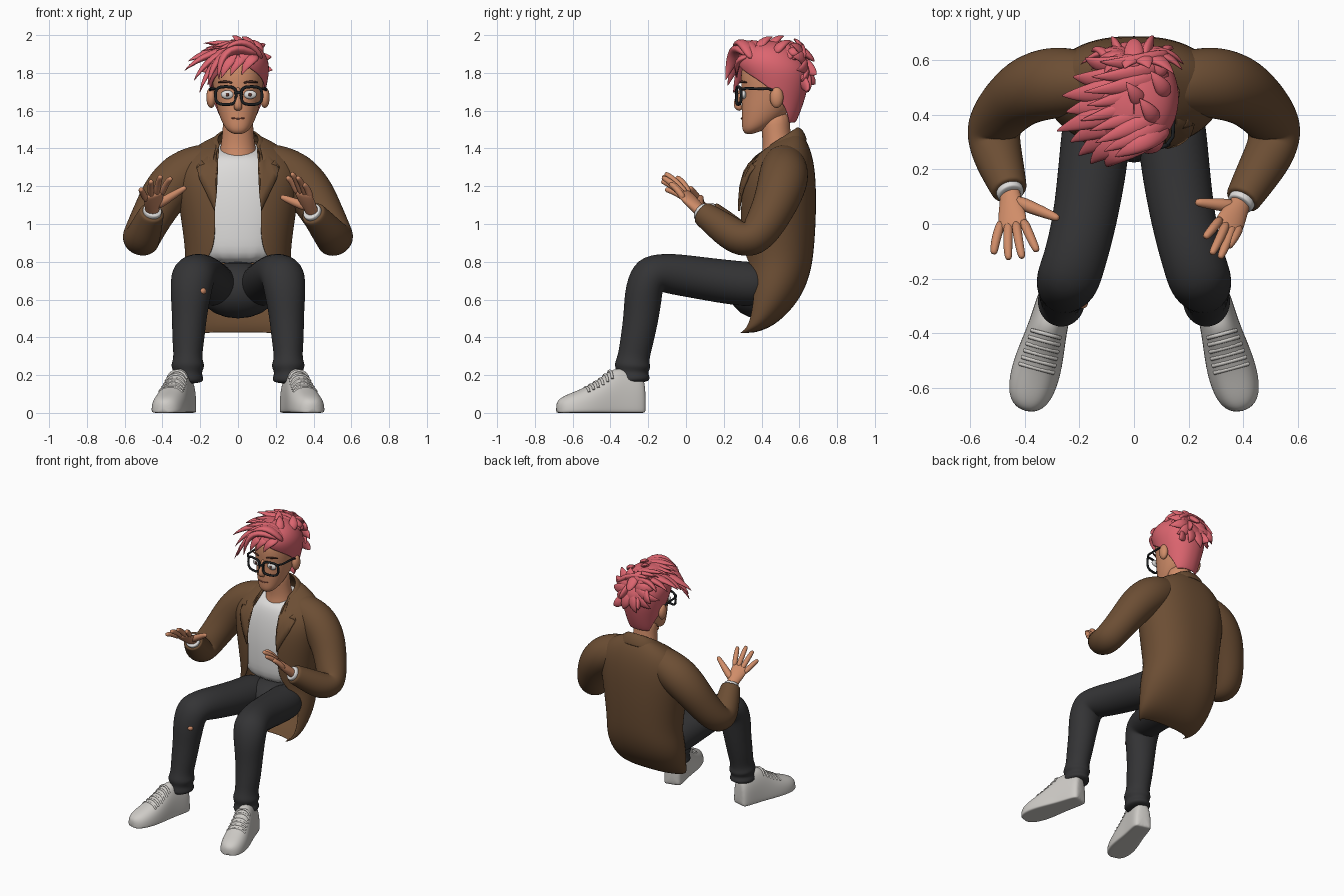
import bpy, bmesh, math, random
from mathutils import Vector as V

cube = bpy.data.objects.get("Cube")
if cube:
    bpy.data.objects.remove(cube)
random.seed(4)


def material(name, r, g, b):
    m = bpy.data.materials.new(name)
    m.use_nodes = True
    m.diffuse_color = (r, g, b, 1)
    m.node_tree.nodes["Principled BSDF"].inputs["Base Color"].default_value = (r, g, b, 1)
    return m


HAIR = material("pink hair", .72, .13, .16)
SKIN = material("skin", .63, .265, .14)
BROWN = material("brown jacket", .15, .076, .034)
DENIM = material("charcoal denim", .034, .034, .036)
SHIRT = material("white cotton", .72, .71, .70)
SHOE = material("pale leather", .62, .60, .57)
BLACK = material("black frame", .012, .014, .016)
LIP = material("lip", .36, .11, .07)
BROW = material("dark brow", .10, .035, .025)


def finish(name, bm, mat, sub=2, thick=0):
    bmesh.ops.recalc_face_normals(bm, faces=bm.faces[:])
    for f in bm.faces:
        f.smooth = True
    me = bpy.data.meshes.new(name)
    bm.to_mesh(me)
    bm.free()
    me.materials.append(mat)
    ob = bpy.data.objects.new(name, me)
    bpy.context.collection.objects.link(ob)
    if thick:
        mod = ob.modifiers.new("thickness", 'SOLIDIFY')
        mod.thickness, mod.offset = thick, 0
    if sub:
        mod = ob.modifiers.new("smooth", 'SUBSURF')
        mod.levels = mod.render_levels = sub


def skin_rings(name, rings, mat, closed=True, caps=True, sub=2, thick=0):
    bm = bmesh.new()
    rows = [[bm.verts.new(p) for p in ring] for ring in rings]
    n = len(rows[0])
    for a, b in zip(rows, rows[1:]):
        for i in range(n if closed else n - 1):
            j = (i + 1) % n
            bm.faces.new((a[i], a[j], b[j], b[i]))
    if caps:
        bm.faces.new(rows[0])
        bm.faces.new(rows[-1])
    finish(name, bm, mat, sub, thick)


def tube(name, path, mat, hint=(1, 0, 0), n=12, sub=2):
    """Path rows are x, y, z, half width along the hint, half depth."""
    pts = [V(p[:3]) for p in path]
    rings = []
    for i, p in enumerate(path):
        t = (pts[min(i + 1, len(pts) - 1)] - pts[max(i - 1, 0)]).normalized()
        s = (V(hint) - t * t.dot(V(hint))).normalized()
        u = t.cross(s)
        rings.append([pts[i] + 1.04 * (s * p[3] * math.cos(a) + u * p[4] * math.sin(a))
                      for a in (math.tau * k / n for k in range(n))])
    skin_rings(name, rings, mat, sub=sub)


def body(name, rows, mat, power=1, n=20, thick=0):
    """Rows are front y, z, back y, z, half width and an optional front gap in degrees."""
    is_open = len(rows[0]) == 6
    rings = []
    for r in rows:
        ring = []
        g = math.radians(r[5]) if is_open else 0
        for k in range(n):
            t = g + (math.tau - 2 * g) * k / (n - 1 if is_open else n)
            f = (1 - math.cos(t)) / 2
            x = r[4] * 1.02 * math.copysign(abs(math.sin(t)) ** power, math.sin(t))
            ring.append((x, r[0] + (r[2] - r[0]) * f, r[1] + (r[3] - r[1]) * f))
        rings.append(ring)
    skin_rings(name, rings, mat, not is_open, not is_open, 2, thick)


def ball(name, loc, size, mat):
    bm = bmesh.new()
    bmesh.ops.create_uvsphere(bm, u_segments=16, v_segments=10, radius=1)
    for v in bm.verts:
        v.co = V(loc) + V(v.co[i] * size[i] for i in range(3))
    finish(name, bm, mat, 0)


def wire(name, pts, r, mat, closed=False):
    cu = bpy.data.curves.new(name, 'CURVE')
    cu.dimensions = '3D'
    cu.bevel_depth, cu.bevel_resolution = r, 2
    sp = cu.splines.new('POLY')
    sp.points.add(len(pts) - 1)
    for q, p in zip(sp.points, pts):
        q.co = (*p, 1)
    sp.use_cyclic_u = closed
    cu.use_fill_caps = True
    cu.materials.append(mat)
    bpy.context.collection.objects.link(bpy.data.objects.new(name, cu))


# Jacket, open at the front, with its tail tucked under the seat
JACKET = [(.38, 1.38, .59, 1.49, .115, 70), (.35, 1.35, .63, 1.45, .22, 30),
          (.31, 1.27, .665, 1.37, .31, 20), (.285, 1.17, .685, 1.24, .32, 17),
          (.28, 1.0, .685, 1.04, .29, 18), (.29, .84, .675, .88, .27, 22),
          (.30, .74, .66, .76, .275, 50), (.29, .62, .62, .64, .28, 55),
          (.28, .50, .54, .53, .26, 60), (.27, .44, .44, .45, .235, 65),
          (.26, .42, .34, .425, .19, 65)]
body("jacket", JACKET, BROWN, .8, 28, .01)
body("jacket_collar", [(.355, 1.34, .64, 1.44, .165, 42), (.38, 1.37, .615, 1.50, .13, 52),
                       (.40, 1.385, .585, 1.51, .103, 62)], BROWN, .9, 20, .012)
body("shirt", [(.395, 1.365, .575, 1.45, .108), (.365, 1.335, .60, 1.42, .18), (.335, 1.25, .63, 1.31, .26),
               (.31, 1.1, .65, 1.13, .27), (.305, .92, .64, .94, .25), (.315, .77, .62, .8, .23)], SHIRT, .8)


def front_y(x, z):
    for a, b in zip(JACKET, JACKET[1:]):
        if z >= b[1]:
            break
    k = min(1, (z - b[1]) / (a[1] - b[1]))
    yf, yb, rx = (b[i] + (a[i] - b[i]) * k for i in (0, 2, 4))
    s = min(1, abs(x) / rx) ** 1.25
    return yf + (yb - yf) * (1 - math.sqrt(1 - s * s)) / 2


# Lapels
for s, side in ((1, "left"), (-1, "right")):
    outline = [(.122, 1.07), (.2, 1.23), (.22, 1.30), (.175, 1.315), (.20, 1.345),
               (.14, 1.40), (.105, 1.40), (.12, 1.25)]
    bm = bmesh.new()
    bm.faces.new([bm.verts.new((s * x, 0, z)) for x, z in outline])
    bmesh.ops.triangulate(bm, faces=bm.faces[:])
    bmesh.ops.subdivide_edges(bm, edges=bm.edges[:], cuts=3, use_grid_fill=True)
    for v in bm.verts:
        v.co.y = front_y(v.co.x, v.co.z) - .012
    finish(side + "_lapel", bm, BROWN, 0, .012)

# Sleeves, cuffs and hands
HANDS = {
    "left": (1, (.395, .085, 1.06), [(.345, -.085, 1.215), (.315, -.125, 1.25), (.285, -.11, 1.27),
                                     (.26, -.05, 1.25)], (.225, .08, 1.145)),
    "right": (-1, (-.455, .12, 1.065), [(-.515, -.11, 1.185), (-.46, -.13, 1.23), (-.41, -.125, 1.255),
                                        (-.355, -.10, 1.245)], (-.275, .02, 1.195)),
}
for side, (s, w, tips, thumb) in HANDS.items():
    w = V(w)
    arm = [(.10, .515, 1.335, .10), (.20, .52, 1.305, .12), (.30, .52, 1.255, .134), (.385, .495, 1.165, .126),
           (.44, .455, 1.07, .112), (.492, .40, .97, .103), (.518, .345, .915, .10), (.508, .275, .92, .095)]
    arm = [(s * x, y, z, r, r) for x, y, z, r in arm]
    mid = w.lerp(V(arm[-1][:3]), .45)
    arm += [(*mid, .08, .08), (*w.lerp(mid, .08), .066, .066), (*w, .064, .064)]
    tube(side + "_sleeve", arm, BROWN, (s * .9, 0, .45))
    aim = (w - mid).normalized()
    cuff = [(*(w + aim * d), r, r) for d, r in ((-.03, .05), (.004, .051), (.016, .049), (.02, .042))]
    tube(side + "_cuff", cuff, SHIRT, (s, 0, 0))
    tips = [V(t) for t in tips]
    centre = sum(tips, V()) / 4
    across = (tips[0] - tips[3]).normalized()
    palm = [(*w.lerp(centre, k), a, b) for k, a, b in
            ((-.15, .036, .032), (.1, .038, .029), (.3, .05, .027), (.5, .056, .021), (.6, .05, .013))]
    tube(side + "_palm", palm, SKIN, across)
    normal = across.cross(centre - w).normalized()
    if normal.z < 0:
        normal = -normal
    for i, finger in enumerate(("little", "ring", "middle", "index")):
        root = w.lerp(centre, .44) + across * (1.5 - i) * .027
        rows = [(*(root.lerp(tips[i], k) + normal * b), r, r) for k, b, r in
                ((0, 0, .019), (.45, .009, .0185), (.75, .007, .017), (.95, 0, .0145), (1, -.002, .008))]
        tube(f"{side}_{finger}_finger", rows, SKIN, across, 8, 1)
    root = w.lerp(centre, .12)
    rows = [(*root.lerp(V(thumb), k), r, r) for k, r in ((0, .03), (.5, .024), (.8, .019), (.96, .015), (1, .007))]
    tube(side + "_thumb", rows, SKIN, normal, 8, 1)

# Trousers
ball("trouser_seat", (0, .385, .65), (.21, .16, .15), DENIM)
LEG = [(.13, .46, .68, .12, .115), (.14, .30, .68, .13, .12), (.172, .05, .718, .119, .111),
       (.21, -.11, .742, .115, .108), (.238, -.195, .735, .118, .115), (.249, -.225, .65, .111, .102),
       (.257, -.235, .52, .092, .094), (.264, -.26, .38, .085, .088), (.266, -.28, .285, .072, .082),
       (.266, -.283, .25, .094, .10), (.266, -.285, .215, .07, .08), (.268, -.285, .185, .088, .096),
       (.268, -.283, .155, .078, .086)]
# Shoe stations: distance from heel, half width, height
LAST = [(0, .045, .16), (.02, .066, .20), (.10, .07, .225), (.17, .074, .235), (.25, .085, .17),
        (.33, .093, .125), (.41, .086, .095), (.46, .062, .072), (.482, .022, .045)]
for s, side in ((1, "left"), (-1, "right")):
    tube(side + "_trouser_leg", [(s * p[0], *p[1:]) for p in LEG], DENIM)
    along = V((s * .26, -.965, 0))
    out = V((s * .965, .26, 0))
    heel = V((s * .273, -.22, 0))

    def place(u, x, z):
        return heel + along * u + out * x + V((0, 0, z))

    rings = []
    for u, w, h in LAST:
        arc = [math.pi * k / 10 for k in range(11)]
        ring = [place(u, w * math.copysign(abs(math.cos(a)) ** .8, math.cos(a)),
                      .008 + h * math.sin(a) ** .8) for a in arc]
        rings.append(ring + [place(u, x * w, 0) for x in (-.9, -.3, .3, .9)])
    skin_rings(side + "_shoe", rings, SHOE)
    for i in range(6):
        u = .19 + i * .026
        a, b = [r for r in LAST if r[0] <= u][-1], [r for r in LAST if r[0] > u][0]
        k = (u - a[0]) / (b[0] - a[0])
        w, h = a[1] + (b[1] - a[1]) * k, a[2] + (b[2] - a[2]) * k
        wire(side + "_shoe_lace", [place(u, x * w, .004 + h * (1 - abs(x) ** 2.5) ** .4)
                                   for x in (-.7, -.5, -.25, 0, .25, .5, .7)], .0075, SHOE)
ball("knee_tear", (-.19, -.288, .645), (.022, .022, .02), SKIN)

# Head, neck and ears
tube("neck", [(0, .49, 1.30, .11, .10), (0, .49, 1.37, .10, .09), (0, .485, 1.42, .09, .078),
              (0, .475, 1.5, .08, .075), (0, .47, 1.6, .08, .08)], SKIN)
body("head", [(.32, 1.472, .36, 1.478, .025), (.295, 1.495, .42, 1.50, .062), (.295, 1.55, .50, 1.55, .09),
              (.292, 1.62, .57, 1.62, .112), (.295, 1.70, .61, 1.70, .128), (.285, 1.78, .62, 1.78, .138),
              (.30, 1.86, .60, 1.85, .13), (.36, 1.92, .55, 1.91, .09)], SKIN, .9)
tube("nose", [(0, .30, 1.725, .013, .012), (0, .283, 1.68, .014, .018), (0, .272, 1.64, .02, .022),
              (0, .275, 1.618, .024, .022), (0, .295, 1.605, .016, .012)], SKIN)
wire("mouth", [(x, .293 + 2.5 * x * x, 1.557 + abs(x) * .12) for x in (-.036, -.02, 0, .02, .036)], .0035, LIP)

# Eyes, brows and glasses
for s, side in ((1, "left"), (-1, "right")):
    ball(side + "_ear", (s * .142, .48, 1.67), (.026, .036, .056), SKIN)
    ball(side + "_eye", (s * .06 + .004, .305, 1.685), (.035, .014, .023), SHIRT)
    ball(side + "_iris", (s * .06 + .004, .292, 1.685), (.009, .006, .010), BROW)
    tube(side + "_brow", [(s * .025, .285, 1.746, .006, .006), (s * .07, .292, 1.757, .007, .006),
                          (s * .11, .325, 1.748, .004, .005)], BROW, (0, 0, 1), 8, 1)
    rim = []
    for k in range(24):
        c, n = math.cos(math.tau * k / 24), math.sin(math.tau * k / 24)
        x = s * .068 + .055 * math.copysign(abs(c) ** .65, c)
        rim.append((x + .004, .268 + 1.6 * x * x, 1.68 + .047 * math.copysign(abs(n) ** .65, n)))
    wire(side + "_glasses_rim", rim, .008, BLACK, True)
    wire(side + "_glasses_temple", [(s * .122, .292, 1.715), (s * .142, .32, 1.718), (s * .148, .44, 1.715),
                                    (s * .145, .48, 1.70)], .007, BLACK)
wire("glasses_bridge", [(-.018, .27, 1.69), (0, .264, 1.697), (.024, .27, 1.69)], .008, BLACK)

# Hair: close cap, then layered locks
body("hair_cap", [(.45, 1.52, .575, 1.535, .085, 120), (.34, 1.61, .61, 1.62, .122, 115),
                  (.30, 1.72, .64, 1.72, .148, 82), (.285, 1.79, .65, 1.79, .158, 45),
                  (.272, 1.83, .645, 1.83, .158, 15), (.27, 1.88, .62, 1.87, .15, 0),
                  (.31, 1.935, .575, 1.92, .12, 0), (.38, 1.96, .52, 1.955, .06, 0),
                  (.45, 1.965, .46, 1.965, .005, 0)], HAIR, .9, 24, .012)


def lock(name, root, bend, tip, w, d=.022):
    root, bend, tip = V(root), V(bend), V(tip)
    rows = []
    for k, f in ((0, .5), (.25, 1), (.5, .9), (.75, .6), (.92, .24), (1, .03)):
        p = root * (1 - k) ** 2 + bend * 2 * k * (1 - k) + tip * k * k
        rows.append((*p, w * f, d * f))
    across = (bend - root).cross(tip - bend).normalized()
    tube(name, rows, HAIR, across, 8, 1)


# Fringe swept over to the right side
SWEEP = [(-.10, .21, 1.76), (-.16, .22, 1.73), (-.205, .25, 1.69), (-.235, .30, 1.755), (-.285, .34, 1.81),
         (-.25, .41, 1.83), (-.265, .47, 1.86), (-.225, .54, 1.86), (-.18, .61, 1.87)]
for i, tip in enumerate(SWEEP):
    y = .30 + i * .034
    lock("fringe_lock", (.11, y + .03, 1.89), (-.12, y - .03, 2.01 - .008 * i), tip, .056, .03)
    lock("top_lock", (.13, y + .05, 1.87), (.03, y, 2.03 - .008 * i),
         (tip[0] * .7, tip[1] * .6 + y * .4, 1.93 + random.uniform(-.02, .03)), .042, .025)
for x, z in ((.02, 1.79), (-.04, 1.785), (-.09, 1.77)):
    lock("forehead_lock", (x + .08, .33, 1.89), (x + .04, .255, 1.89), (x, .27, z), .038, .018)

# Locks radiating from the whorl at the back of the crown
for i in range(12):
    a = math.tau * (i + .5) / 12
    c, n = math.cos(a), math.sin(a)
    reach = random.uniform(.85, 1.15)
    lock("crown_lock", (.01, .59, 1.86), (.01 + .10 * c, .68 - .05 * max(n, 0), 1.86 + .10 * n),
         (.01 + .19 * c * reach, .67 - .09 * abs(c) - .08 * max(n, 0), 1.85 + .145 * n * reach), .046, .022)
# Flicked tips down the back and over the top: root, tip
for x, y, z in ((.06, .69, 1.79), (-.07, .685, 1.74), (0, .68, 1.86), (.12, .64, 1.70), (-.13, .63, 1.79)):
    lock("back_lock", (x * .5, .57, z + .10), (x * .9, .665, z + .02), (x * 1.2, y, z), .042)
for x, y, z in ((-.03, .52, 1.99), (.06, .56, 1.965), (.02, .46, 1.985), (-.09, .60, 1.94), (.05, .635, 1.92)):
    lock("spike_lock", (x + .06, y - .09, 1.90), (x + .05, y - .06, z), (x, y, z + .005), .035)
